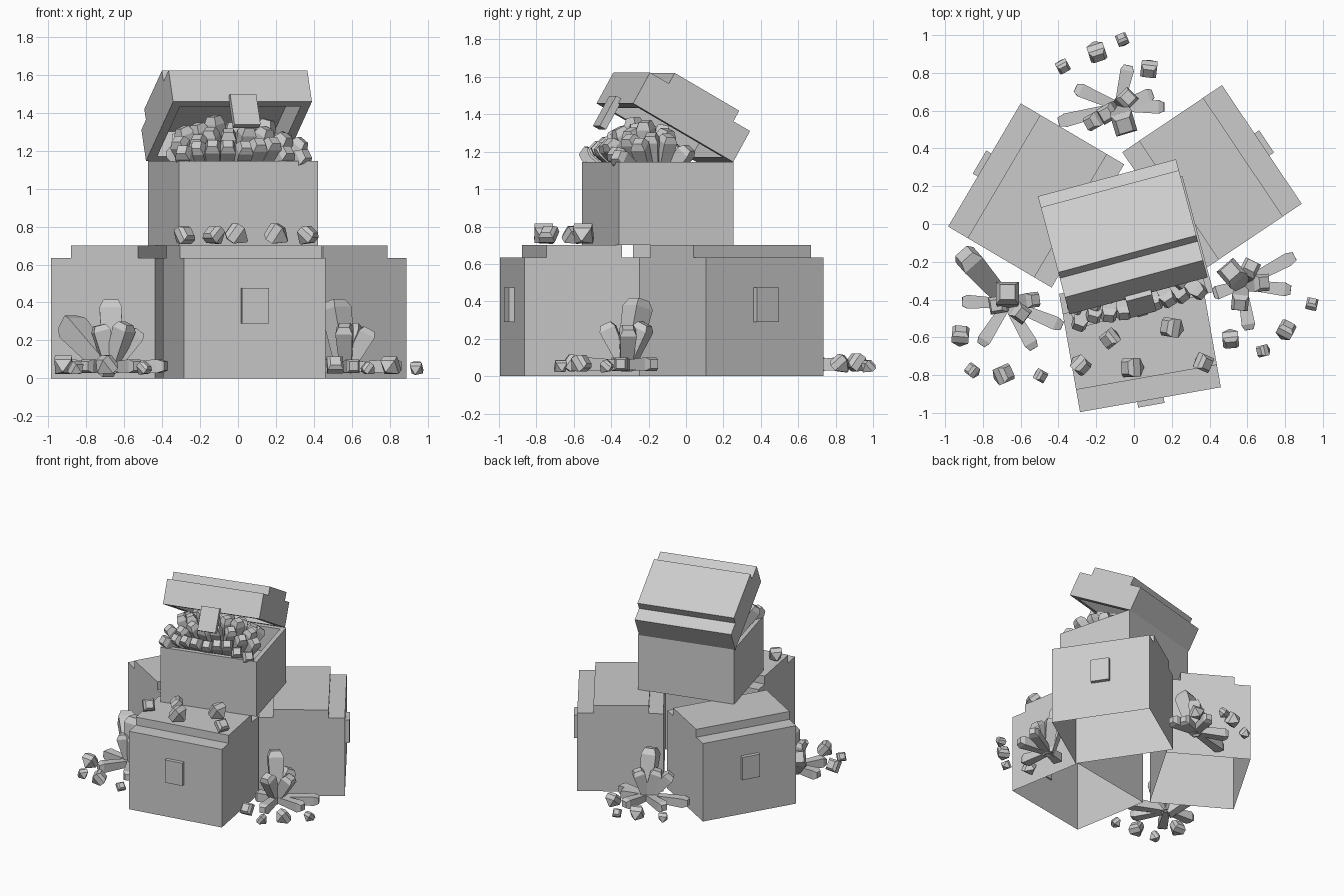
import bpy, bmesh, math, random
from mathutils import Matrix, Vector

random.seed(4)
if "Cube" in bpy.data.objects:
    bpy.data.objects.remove(bpy.data.objects["Cube"], do_unlink=True)

stone = bpy.data.materials.new("light_grey")
stone.use_nodes = True
GREY = (0.6, 0.6, 0.6, 1)
stone.diffuse_color = GREY
stone.node_tree.nodes["Principled BSDF"].inputs["Base Color"].default_value = GREY

W, D = 0.757, 0.636            # chest width and depth
SEAM, LIP, TOP = 0.445, 0.635, 0.70
STEP_FRONT, STEP_BACK = 0.12, 0.53


def finish(name, bm, matrix=Matrix()):
    mesh = bpy.data.meshes.new(name)
    bm.to_mesh(mesh)
    bm.free()
    mesh.materials.append(stone)
    obj = bpy.data.objects.new(name, mesh)
    obj.matrix_world = matrix
    bpy.context.collection.objects.link(obj)
    return obj


def extrude_profile(profile):
    """Sweep a depth/height outline across the chest width."""
    bm = bmesh.new()
    face = bm.faces.new([bm.verts.new((-W / 2, y, z)) for y, z in profile])
    out = bmesh.ops.extrude_face_region(bm, geom=[face])["geom"]
    moved = [v for v in out if isinstance(v, bmesh.types.BMVert)]
    bmesh.ops.translate(bm, verts=moved, vec=(W, 0, 0))
    bmesh.ops.recalc_face_normals(bm, faces=bm.faces)
    return bm


def hollow(bm, direction, wall, depth):
    """Sink a walled cavity into the face pointing up or down."""
    bm.normal_update()
    face = max(bm.faces, key=lambda f: f.normal.z * direction * f.calc_area())
    bmesh.ops.inset_individual(bm, faces=[face], thickness=wall)
    new = bmesh.ops.extrude_discrete_faces(bm, faces=[face])["faces"][0]
    bmesh.ops.translate(bm, verts=new.verts, vec=(0, 0, -direction * depth))
    bmesh.ops.recalc_face_normals(bm, faces=bm.faces)


def plate(name, z_mid, matrix):
    bm = bmesh.new()
    bmesh.ops.create_cube(bm, size=1)
    bmesh.ops.scale(bm, vec=(0.142, 0.04, 0.185), verts=bm.verts)
    bmesh.ops.translate(bm, vec=(0, -0.01, z_mid), verts=bm.verts)
    return finish(name, bm, matrix)


def lid_outline(base):
    return [(STEP_BACK, LIP - base), (STEP_BACK, TOP - base),
            (STEP_FRONT, TOP - base), (STEP_FRONT, LIP - base), (0, LIP - base)]


def placed(x, y, z, degrees):
    return Matrix.Translation((x, y, z)) @ Matrix.Rotation(math.radians(degrees), 4, "Z")


# Three closed chests, open underneath: front centre position and turn
for side, x, y, turn in [("front", 0.087, -0.93, 10), ("right_facing", 0.677, 0.421, 123.9),
                         ("left_facing", -0.792, 0.3125, -120.5)]:
    m = placed(x, y, 0, turn)
    outline = [(0, 0), (D, 0), (D, LIP)] + lid_outline(0)
    shell = extrude_profile(outline)
    floor = min(shell.faces, key=lambda f: f.calc_center_median().z)
    bmesh.ops.delete(shell, geom=[floor], context="FACES_ONLY")
    finish(side + "_closed_chest", shell, m)
    plate(side + "_latch", 0.3825, m)

# Open chest on top
top = placed(0.055, -0.4575, TOP, 15)
body = extrude_profile([(0, 0), (D, 0), (D, SEAM), (0, SEAM)])
hollow(body, 1, 0.05, 0.2)
finish("open_chest_body", body, top)

# Lid swung back around the rear edge
hinge = (top @ Matrix.Translation((-0.01, D, SEAM)) @ Matrix.Rotation(math.radians(-29.5), 4, "X")
         @ Matrix.Translation((0, -D, 0)))
lid = extrude_profile([(0, 0), (D, 0), (D, LIP - SEAM)] + lid_outline(SEAM))
hollow(lid, -1, 0.07, 0.15)
finish("open_chest_lid", lid, hinge)
plate("open_latch", -0.0625, hinge)


def add_crystal(bm, base, tip, half, rings):
    """Four-sided crystal from base to tip; rings hold (position, width)."""
    base, tip = Vector(base), Vector(tip)
    axis = tip - base
    turn = axis.to_track_quat("Z", "Y")
    loops = []
    for t, w in rings:
        loop = []
        for i in range(4):
            a = math.pi / 2 * (i + 0.5)
            r = half * w * math.sqrt(2)
            p = Vector((r * math.cos(a), r * math.sin(a), t * axis.length))
            loop.append(bm.verts.new(base + turn @ p))
        loops.append(loop)
    for a, b in zip(loops, loops[1:]):
        for i in range(4):
            j = (i + 1) % 4
            bm.faces.new((a[i], a[j], b[j], b[i]))
    bm.faces.new(loops[0][::-1])
    bm.faces.new(loops[-1])


SHARD = [(0, 0.65), (0.88, 1), (1, 0.65)]
GEM = [(0, 0.1), (0.45, 1), (0.8, 1), (1, 0.65)]


def cluster(name, base, upright, lying):
    bm = bmesh.new()
    for x, y, z, half in upright:
        add_crystal(bm, base, (x, y, z), half, SHARD)
    for x, y in lying:
        add_crystal(bm, (base[0], base[1], 0.06), (x, y, 0.065), 0.036, SHARD)
    finish(name, bm)


cluster("left_crystals", (-0.67, -0.42, 0.04),
        [(-0.90, -0.16, 0.30, 0.062), (-0.67, -0.36, 0.41, 0.06), (-0.73, -0.43, 0.28, 0.045),
         (-0.59, -0.48, 0.29, 0.045), (-0.52, -0.40, 0.25, 0.04)],
        [(-0.91, -0.41), (-0.81, -0.64), (-0.53, -0.66), (-0.38, -0.54)])
cluster("right_crystals", (0.57, -0.32, 0.04),
        [(0.51, -0.25, 0.41, 0.058), (0.62, -0.22, 0.28, 0.045), (0.69, -0.31, 0.26, 0.045),
         (0.56, -0.43, 0.28, 0.045)],
        [(0.85, -0.17), (0.83, -0.35), (0.61, -0.56), (0.42, -0.37)])
cluster("back_crystals", (-0.08, 0.62, 0.04),
        [(-0.05, 0.52, 0.41, 0.058), (-0.03, 0.67, 0.28, 0.045), (-0.15, 0.58, 0.28, 0.045),
         (-0.24, 0.53, 0.25, 0.04)],
        [(-0.31, 0.72), (-0.03, 0.84), (0.16, 0.62), (-0.40, 0.54), (0.10, 0.69)])

# Loose gems on the ground and on the front chest
ground = [(-0.92, -0.60, 0.05), (-0.85, -0.78, 0.035), (-0.70, -0.80, 0.05), (-0.50, -0.80, 0.033),
          (0.51, -0.60, 0.047), (0.69, -0.67, 0.033), (0.80, -0.57, 0.047), (0.94, -0.43, 0.033),
          (-0.38, 0.84, 0.035), (-0.20, 0.92, 0.05), (-0.06, 0.97, 0.033), (0.08, 0.83, 0.047)]
shelf = [(-0.29, -0.74, 0.047), (-0.12, -0.60, 0.047), (0.0, -0.76, 0.055),
         (0.21, -0.55, 0.055), (0.36, -0.73, 0.047)]
for name, gems, level in [("ground_gems", ground, 0.015), ("chest_top_gems", shelf, TOP)]:
    bm = bmesh.new()
    for x, y, half in gems:
        a = random.uniform(0, math.tau)
        along = Vector((math.cos(a), math.sin(a), random.uniform(0.6, 1.2))).normalized() * half * 1.1
        mid = Vector((x, y, level + half))
        add_crystal(bm, mid - along, mid + along, half * 0.9, GEM)
    finish(name, bm)

# Treasure fan inside the open chest: rows of depth, tip height, half span, count
bm = bmesh.new()
for depth, height, span, count in [(0.01, 0.55, 0.34, 9), (0.11, 0.62, 0.34, 8),
                                   (0.22, 0.67, 0.29, 7), (0.33, 0.65, 0.27, 6),
                                   (0.42, 0.56, 0.27, 5)]:
    for i in range(count):
        s = 2 * i / (count - 1) - 1
        tip = (s * span - 0.025 + random.uniform(-0.015, 0.015), depth + random.uniform(-0.02, 0.02),
               height - 0.06 * s * s + random.uniform(-0.02, 0.02))
        add_crystal(bm, (s * span * 0.6 - 0.02, 0.2 + depth * 0.25, 0.33), tip, 0.04, SHARD)
finish("treasure_crystals", bm, top)
